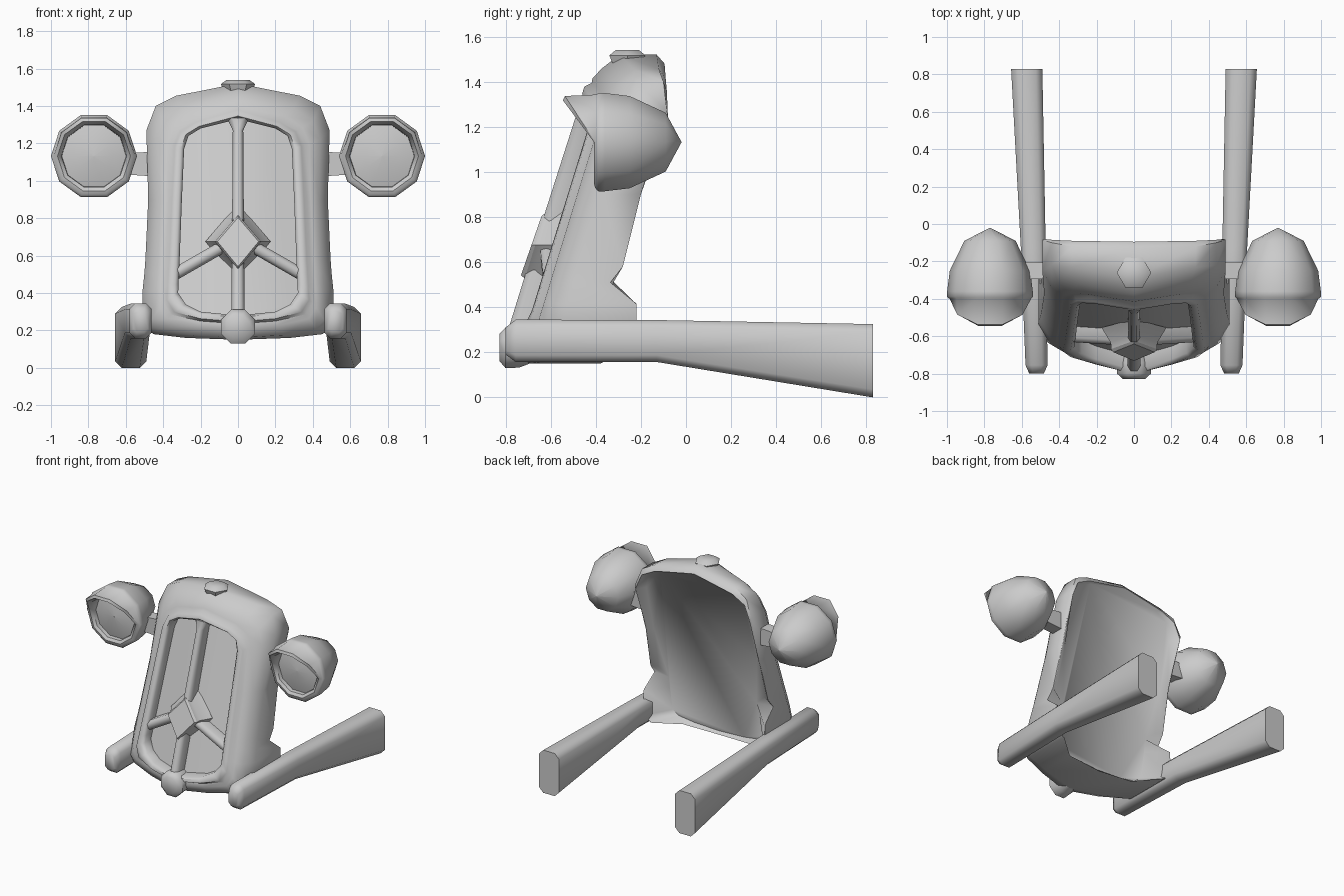
import bpy, bmesh, math

if "Cube" in bpy.data.objects:
    bpy.data.objects.remove(bpy.data.objects["Cube"])


def build(name, verts, faces, mirror=False, angle=50):
    me = bpy.data.meshes.new(name)
    me.from_pydata(verts, [], faces)
    bm = bmesh.new()
    bm.from_mesh(me)
    bmesh.ops.remove_doubles(bm, verts=bm.verts, dist=0.0005)
    bmesh.ops.recalc_face_normals(bm, faces=bm.faces)
    bm.to_mesh(me)
    bm.free()
    ob = bpy.data.objects.new(name, me)
    bpy.context.collection.objects.link(ob)
    bpy.ops.object.select_all(action='DESELECT')
    ob.select_set(True)
    bpy.context.view_layer.objects.active = ob
    bpy.ops.object.shade_smooth_by_angle(angle=math.radians(angle))
    if mirror:
        ob.modifiers.new("Mirror", 'MIRROR')
    return ob


def loft(name, rings, caps=None, **kw):
    """Skin a list of equal-length closed rings; caps = faces closing the first ring."""
    n = len(rings[0])
    verts = [p for r in rings for p in r]
    faces = [(k * n + i, k * n + (i + 1) % n, (k + 1) * n + (i + 1) % n, (k + 1) * n + i)
             for k in range(len(rings) - 1) for i in range(n)]
    last = (len(rings) - 1) * n
    faces += caps if caps is not None else [list(range(n))]
    faces.append(list(range(last, last + n)))
    return build(name, verts, faces, **kw)


def front_y(x, z):
    """Leaning, V-shaped front plane of the grille."""
    return -0.71 + 0.32 * (max(z, 0.28) - 0.53) + 0.25 * abs(x)


# Radiator shell: half outlines (x, z) from top centre to bottom centre
opening = [(0, 1.33), (.2, 1.28), (.265, 1.24), (.288, 1.17), (.3, .9), (.312, .58),
           (.315, .51), (.318, .45), (.32, .4), (.28, .34), (.2, .3), (0, .28)]
rim = [(0, 1.395), (.23, 1.325), (.32, 1.27), (.355, 1.19), (.37, .9), (.385, .58),
       (.39, .51), (.395, .43), (.4, .35), (.36, .285), (.2, .25), (0, .235)]
face = [(0, 1.46), (.3, 1.39), (.4, 1.32), (.44, 1.22), (.435, .9), (.45, .58),
        (.455, .51), (.458, .415), (.46, .26), (.42, .21), (.25, .175), (0, .16)]
outer = [(0, 1.52), (.33, 1.455), (.44, 1.4), (.49, 1.27), (.48, .9), (.495, .58),
         (.5, .51), (.51, .415), (.515, .22), (.45, .18), (.28, .16), (0, .15)]
back_y = [-.13, -.12, -.10, -.085, -.20, -.28, -.335, -.22, -.22, -.22, -.36, -.38]
lip_y = [-.095, -.09, -.085, -.08, -.20, -.28, -.335, -.22, -.22, -.22, -.36, -.38]


def blend(a, b, t):
    return [(p[0] + (q[0] - p[0]) * t, p[1] + (q[1] - p[1]) * t) for p, q in zip(a, b)]


def full(half):
    return half + [(-x, y, z) for x, y, z in half[-2:0:-1]]


def on_front(outline, d):
    return full([(x, front_y(x, z) + d, z) for x, z in outline])


lip = [(x * .985, y, z - .04 * max(0, min(1, (z - .9) / .5))) for (x, z), y in zip(outer, lip_y)]
back_inset = [(x * (.9 if z > .55 else .74), -.125 - .22 * (1.4 - z), z * .955 + .025)
              for x, z in outer]
n = len(outer)
loft("radiator_shell", [
    on_front(opening, .08), on_front(opening, .01),
    on_front(blend(opening, rim, .25), -.012), on_front(blend(opening, rim, .75), -.012),
    on_front(rim, .015), on_front(blend(rim, face, .3), .012),
    on_front(face, .04), on_front(outer, .10),
    full([(x, y, z) for (x, z), y in zip(outer, back_y)]),
    full(lip), full(back_inset)],
    caps=[list(range(n)), list(range(n - 1, 2 * n - 2)) + [0]], angle=60)

# Vertical grille bar, flared at the top
loft("grille_center_bar", [
    [(-w, front_y(0, z) + .09, z), (-w, front_y(0, z) + .02, z), (-w * .5, front_y(0, z) - .008, z),
     (w * .5, front_y(0, z) - .008, z), (w, front_y(0, z) + .02, z), (w, front_y(0, z) + .09, z)]
    for w, z in [(.035, .27), (.033, .6), (.028, 1.27), (.06, 1.335)]], angle=60)


# Diamond ornament on a wider pyramid base
def diamond(s, d):
    return [(x * s, front_y(0, z) + d, .675 + (z - .675) * s)
            for x, z in [(0, .815), (.12, .675), (0, .53), (-.12, .675)]]


loft("grille_diamond", [diamond(1.45, .11), diamond(1.04, .03), diamond(1.02, -.005),
                        diamond(.92, -.022)], angle=25)


# Slanted struts
def strut_end(x, z):
    return [(x + s * .016, front_y(x, z) + d, z + s * .028)
            for s, d in [(-1, .09), (-1, .03), (-.5, .005), (.5, .005), (1, .03), (1, .09)]]


loft("grille_strut", [strut_end(.06, .66), strut_end(.33, .505)], mirror=True, angle=60)


# Filler cap and crank cover
def ring(cx, cy, cz, r, axis, sides, turn=0.0):
    pts = []
    for i in range(sides):
        a = turn + i * math.tau / sides
        u, v = r * math.cos(a), r * math.sin(a)
        pts.append((cx + u, cy + v, cz) if axis == 'Z' else (cx + u, cy, cz + v))
    return pts


loft("filler_cap", [ring(0, -.26, z, r, 'Z', 6)
                    for z, r in [(1.47, .07), (1.50, .085), (1.517, .092), (1.54, .06)]])
loft("crank_cover", [ring(0, y, z, r, 'Y', 8, math.pi / 8)
                     for y, z, r in [(-.64, .235, .07), (-.74, .22, .095),
                                     (-.80, .22, .098), (-.828, .222, .065)]])

# Headlights: ten-sided bowls with a peaked visor over the lens
lamp_profile = [(.001, -.39, 0), (.10, -.383, 0), (.172, -.365, 0), (.174, -.395, .8),
                (.195, -.408, 1), (.215, -.402, .98), (.222, -.396, 0),
                (.230, -.388, 0), (.229, -.36, 0), (.215, -.25, 0), (.137, -.09, 0),
                (.001, -.02, 0)]
lamp_rings = []
for r, y, visor in lamp_profile:
    lamp_rings.append([(.77 + r * math.cos(a), y - .145 * visor * max(0, math.sin(a)),
                        1.132 + r * math.sin(a))
                       for a in (i * math.tau / 10 for i in range(10))])
loft("headlight", lamp_rings, mirror=True, caps=[])

# Headlight brackets
loft("headlight_bracket", [
    [(x, -.25 - w, 1.09 - h), (x, -.25 + w, 1.09 - h), (x, -.25 + w, 1.09 + h), (x, -.25 - w, 1.09 + h)]
    for x, w, h in [(.47, .045, .065), (.62, .045, .055)]], mirror=True)


# Chassis rails
def rail_section(y, x0, x1, z0, z1, c):
    return [(x0 + c, y, z0), (x1 - c, y, z0), (x1, y, z0 + c), (x1, y, z1 - c),
            (x1 - c, y, z1), (x0 + c, y, z1), (x0, y, z1 - c), (x0, y, z0 + c)]


loft("chassis_rail", [
    rail_section(-.80, .482, .56, .19, .31, .02),
    rail_section(-.755, .462, .58, .157, .345, .03),
    rail_section(-.13, .472, .605, .157, .343, .03),
    rail_section(.83, .49, .657, 0, .325, .035)], mirror=True, angle=65)
